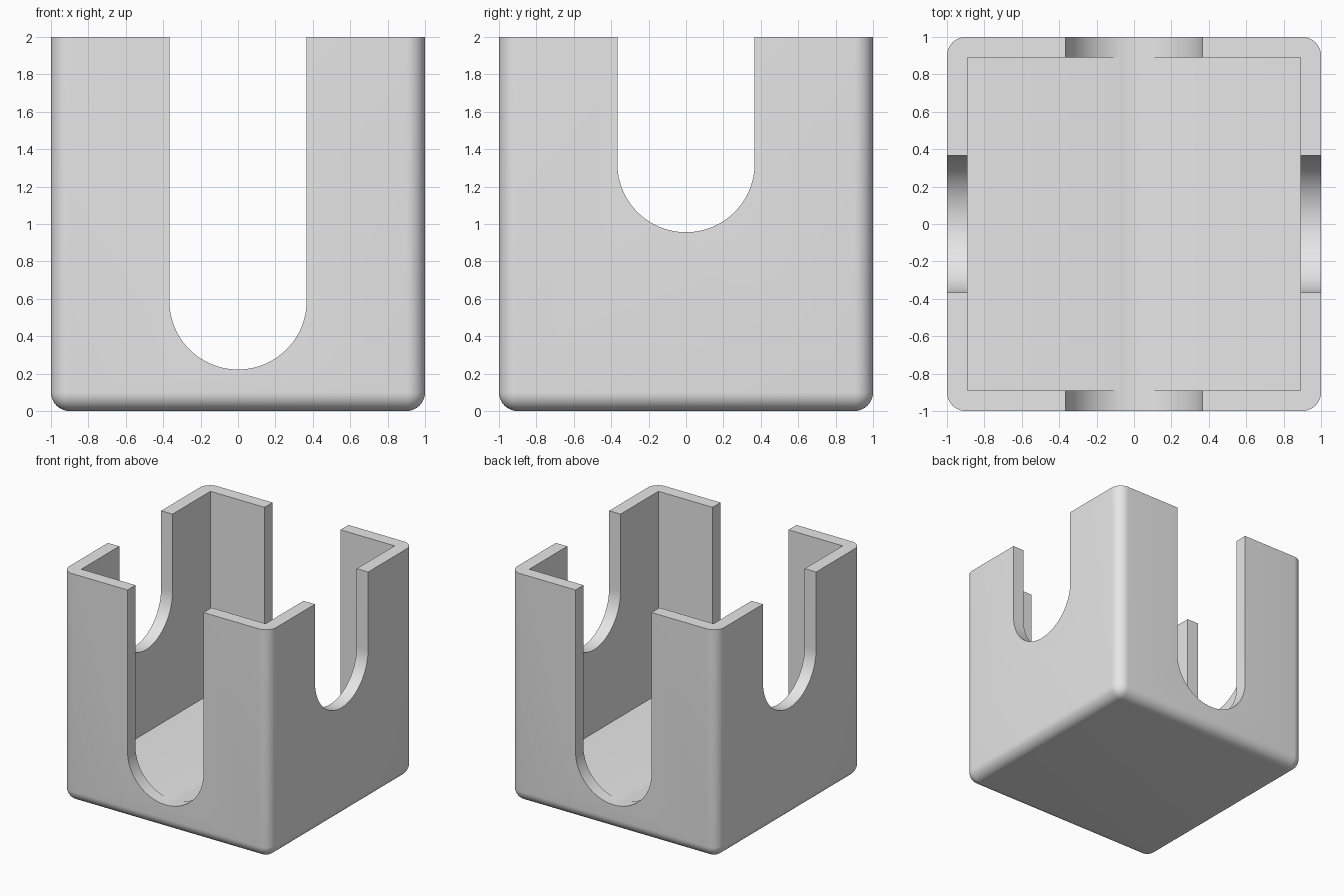
import bpy, bmesh, math
from mathutils import Matrix, Vector

default = bpy.data.objects.get("Cube")
if default:
    bpy.data.objects.remove(default, do_unlink=True)

HALF, INNER, HEIGHT, FLOOR = 1.0, 0.89, 2.0, 0.231
ROUND, SLOT_R = 0.1, 0.367

grey = bpy.data.materials.new("light grey")
grey.use_nodes = True
grey.diffuse_color = (0.8, 0.8, 0.8, 1)
grey.node_tree.nodes["Principled BSDF"].inputs["Base Color"].default_value = (0.8, 0.8, 0.8, 1)


def make_object(name, bm):
    bmesh.ops.recalc_face_normals(bm, faces=bm.faces)
    mesh = bpy.data.meshes.new(name)
    bm.to_mesh(mesh)
    bm.free()
    mesh.materials.append(grey)
    obj = bpy.data.objects.new(name, mesh)
    bpy.context.collection.objects.link(obj)
    return obj


def block(half, low, high):
    bm = bmesh.new()
    size = Matrix.Diagonal((2 * half, 2 * half, high - low, 1))
    bmesh.ops.create_cube(bm, size=1, matrix=Matrix.Translation((0, 0, (low + high) / 2)) @ size)
    return bm


def slot_cutter(name, bottom, turn):
    """U-shaped prism running right through the box."""
    bm = bmesh.new()
    centre, steps = bottom + SLOT_R, 48
    profile = [(-SLOT_R, HEIGHT + 0.5)]
    for i in range(steps + 1):
        a = math.pi * (1 + i / steps)
        profile.append((SLOT_R * math.cos(a), centre + SLOT_R * math.sin(a)))
    profile.append((SLOT_R, HEIGHT + 0.5))
    face = bm.faces.new([bm.verts.new((x, -1.5, z)) for x, z in profile])
    swept = bmesh.ops.extrude_face_region(bm, geom=[face])["geom"]
    bmesh.ops.translate(bm, vec=Vector((0, 3, 0)),
                        verts=[v for v in swept if isinstance(v, bmesh.types.BMVert)])
    bmesh.ops.rotate(bm, verts=bm.verts, matrix=Matrix.Rotation(turn, 3, 'Z'))
    return make_object(name, bm)


# Outer body: rounded everywhere except around the open top
bm = block(HALF, 0, HEIGHT)
edges = [e for e in bm.edges if min(v.co.z for v in e.verts) < HEIGHT / 2]
bmesh.ops.bevel(bm, geom=edges, offset=ROUND, offset_type='OFFSET',
                segments=10, profile=0.5, affect='EDGES')
box = make_object("slotted_box", bm)

# Cavity, tall front/back slots and short side slots
cutters = [
    make_object("cavity_cutter", block(INNER, FLOOR, HEIGHT + 0.5)),
    slot_cutter("front_back_slot_cutter", 0.222, 0),
    slot_cutter("side_slot_cutter", 0.956, math.pi / 2),
]
bpy.context.view_layer.objects.active = box
box.select_set(True)
for cutter in cutters:
    cut = box.modifiers.new(cutter.name, 'BOOLEAN')
    cut.operation, cut.solver, cut.object = 'DIFFERENCE', 'EXACT', cutter
    bpy.ops.object.modifier_apply(modifier=cut.name)
    bpy.data.objects.remove(cutter, do_unlink=True)

bpy.ops.object.shade_smooth_by_angle(angle=math.radians(30))
